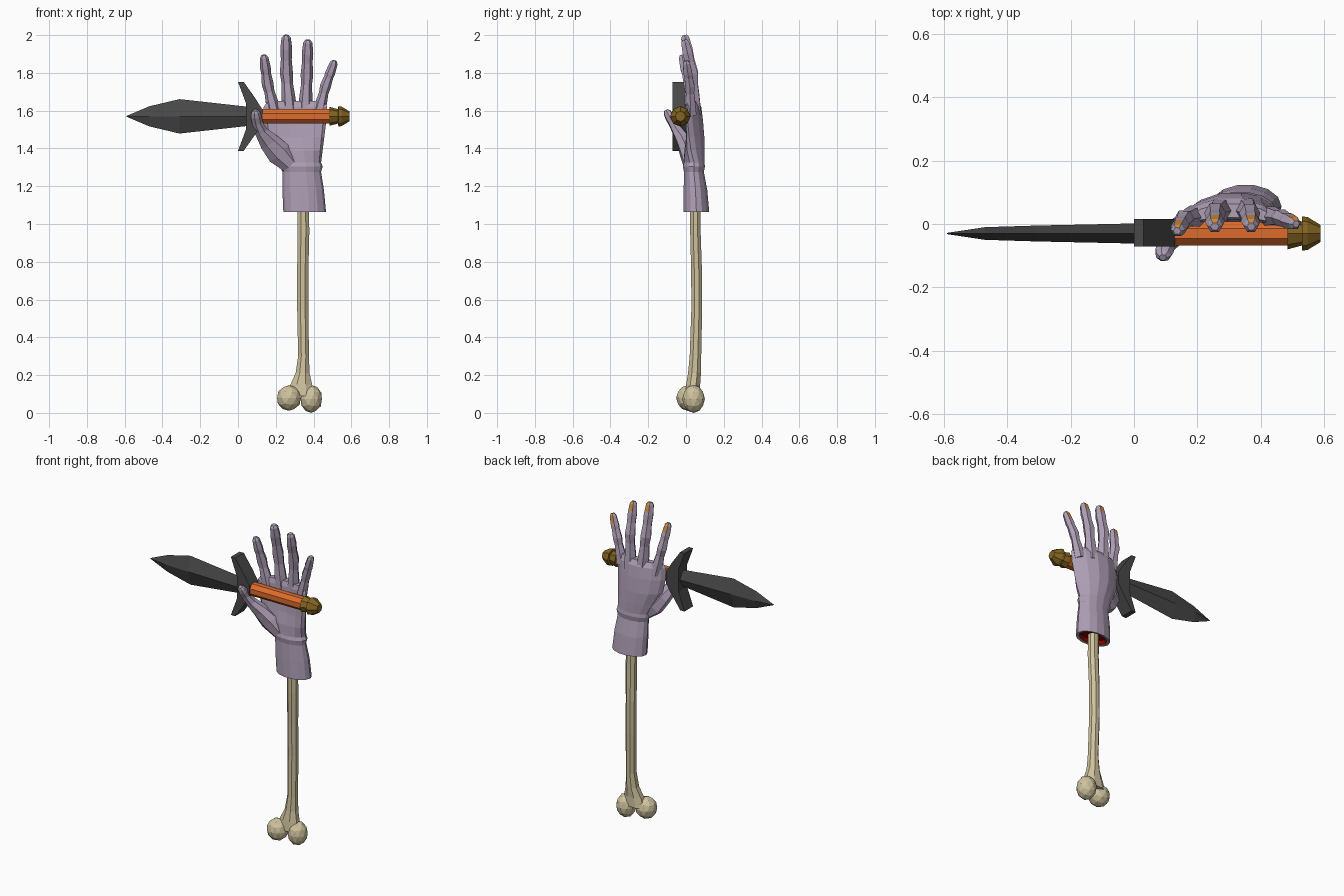
import bpy, bmesh, math
from mathutils import Vector


def material(name, rgb):
    m = bpy.data.materials.new(name)
    m.diffuse_color = (*rgb, 1)
    return m


SKIN = material("pale violet skin", (0.43, 0.35, 0.47))
NAIL = material("orange nail", (0.60, 0.25, 0.06))
BONE = material("bone", (0.62, 0.54, 0.34))
STEEL = material("dark steel", (0.065, 0.065, 0.065))
GRIP = material("orange grip", (0.72, 0.15, 0.027))
BRASS = material("dark brass", (0.23, 0.13, 0.015))
FLESH = material("red flesh", (0.25, 0.0, 0.0))
RIM = material("grey rim", (0.33, 0.37, 0.33))


def finish(name, bm, mats):
    bmesh.ops.recalc_face_normals(bm, faces=bm.faces)
    me = bpy.data.meshes.new(name)
    bm.to_mesh(me)
    bm.free()
    for m in mats:
        me.materials.append(m)
    ob = bpy.data.objects.new(name, me)
    bpy.context.collection.objects.link(ob)
    return ob


def tube(name, pts, mats, n=8, ref=(1, 0, 0), axis=None, phase=0.0, rule=None):
    """Loft rings (x, y, z, width, depth[, bow]); rule(segment, side) gives a material."""
    bm = bmesh.new()
    rings = []
    c = [Vector(p[:3]) for p in pts]
    for i, p in enumerate(pts):
        t = Vector(axis) if axis else (c[min(i + 1, len(c) - 1)] - c[max(i - 1, 0)]).normalized()
        r = Vector(ref)
        s = (r - t * r.dot(t)).normalized()
        d = t.cross(s)
        bow = p[5] if len(p) > 5 else 0
        ring = []
        for k in range(n):
            a = phase + 2 * math.pi * k / n
            ca, sa = math.cos(a), math.sin(a)
            ring.append(bm.verts.new(c[i] + s * p[3] * ca + d * (p[4] * sa - bow * ca * ca)))
        rings.append(ring)
    for i in range(len(rings) - 1):
        for k in range(n):
            q = (k + 1) % n
            f = bm.faces.new((rings[i][k], rings[i][q], rings[i + 1][q], rings[i + 1][k]))
            f.material_index = rule(i, k) if rule else 0
    first = bm.faces.new(rings[0][::-1])
    first.material_index = rule(-1, 0) if rule else 0
    bm.faces.new(rings[-1])
    return finish(name, bm, mats)


# Palm, wrist and open cuff: red recess, grey rim, then the outer skin
tube("palm_and_wrist", [
    (0.353, 0.055, 1.09, 0.088, 0.050),
    (0.353, 0.055, 1.066, 0.094, 0.055),
    (0.353, 0.055, 1.063, 0.113, 0.070),
    (0.345, 0.050, 1.18, 0.110, 0.064),
    (0.338, 0.042, 1.275, 0.102, 0.054),
    (0.335, 0.042, 1.305, 0.113, 0.060),
    (0.332, 0.043, 1.325, 0.108, 0.056),
    (0.318, 0.046, 1.39, 0.130, 0.055, 0.02),
    (0.305, 0.052, 1.46, 0.152, 0.048, 0.035),
    (0.302, 0.053, 1.55, 0.166, 0.040, 0.045),
    (0.304, 0.049, 1.62, 0.168, 0.035, 0.045),
    (0.306, 0.044, 1.65, 0.150, 0.022, 0.035),
], [SKIN, RIM, FLESH], n=14, axis=(0, 0, 1),
    rule=lambda i, k: 2 if i < 1 else 1 if i == 1 else 0)


# Fingers, with nails on the back of the last two segments
def finger(name, base, mid, tip, r):
    b, m, t = Vector(base), Vector(mid), Vector(tip)
    u = (t - m).normalized()
    length = (t - m).length
    stops = [
        (b, 1.30), (b.lerp(m, 0.45), 1.12), (b.lerp(m, 0.75), 0.93), (m, 1.08),
        (m + u * length * 0.35, 0.90), (t - u * 0.075, 0.98),
        (t - u * 0.055, 0.92), (t - u * 0.015, 0.78), (t, 0.42)]
    pts = [(*p, r * s, r * s) for p, s in stops]
    tube(name, pts, [SKIN, NAIL], n=6, rule=lambda i, k: int(i >= 6 and k == 1))


finger("index_finger", (0.195, 0.025, 1.58), (0.157, 0.015, 1.74), (0.136, -0.022, 1.895), 0.029)
finger("middle_finger", (0.275, 0.045, 1.58), (0.256, 0.035, 1.80), (0.255, -0.008, 2.0), 0.032)
finger("ring_finger", (0.355, 0.045, 1.58), (0.365, 0.035, 1.79), (0.370, -0.008, 1.975), 0.031)
finger("little_finger", (0.425, 0.025, 1.58), (0.463, 0.02, 1.73), (0.512, 0.0, 1.865), 0.027)

# Thumb, curling forward around the guard
tube("thumb", [
    (0.275, 0.025, 1.315, 0.050, 0.040),
    (0.215, 0.010, 1.375, 0.068, 0.045),
    (0.165, -0.010, 1.435, 0.056, 0.042),
    (0.122, -0.042, 1.49, 0.036, 0.032),
    (0.102, -0.068, 1.535, 0.029, 0.026),
    (0.095, -0.088, 1.57, 0.030, 0.026),
    (0.092, -0.100, 1.592, 0.024, 0.021),
    (0.091, -0.106, 1.603, 0.012, 0.011),
], [SKIN], n=7)

# Arm bone shaft and its two knuckles
tube("bone_shaft", [
    (0.330, 0.035, 0.09, 0.080, 0.045),
    (0.335, 0.038, 0.15, 0.062, 0.040),
    (0.342, 0.045, 0.21, 0.040, 0.037),
    (0.347, 0.050, 0.30, 0.031, 0.033),
    (0.343, 0.057, 0.55, 0.032, 0.031),
    (0.343, 0.056, 0.75, 0.032, 0.031),
    (0.346, 0.050, 0.95, 0.034, 0.030),
    (0.345, 0.050, 1.12, 0.034, 0.030),
], [BONE], n=8, axis=(0, 0, 1), phase=math.pi / 8)


def knob(name, loc, size):
    bm = bmesh.new()
    bmesh.ops.create_icosphere(bm, subdivisions=2, radius=1)
    for v in bm.verts:
        v.co = Vector(loc) + Vector(a * b for a, b in zip(v.co, size))
    finish(name, bm, [BONE])


knob("bone_knuckle_left", (0.270, 0.010, 0.079), (0.066, 0.062, 0.068))
knob("bone_knuckle_right", (0.388, 0.040, 0.074), (0.059, 0.060, 0.074))

# Dagger, lying along x
DY, DZ = -0.030, 1.57


def along_x(name, stations, mat, n, phase=0.0):
    tube(name, [(x, DY, DZ, w, d) for x, w, d in stations], [mat], n=n,
         ref=(0, 0, 1), axis=(1, 0, 0), phase=phase)


along_x("blade", [(-0.59, 0.002, 0.002), (-0.47, 0.053, 0.020), (-0.31, 0.091, 0.025),
                  (0.06, 0.050, 0.033)], STEEL, 4)
along_x("grip", [(0.11, 0.041, 0.041), (0.495, 0.041, 0.041)], GRIP, 8, math.pi / 8)
along_x("pommel", [(0.485, 0.050, 0.050), (0.53, 0.038, 0.038), (0.531, 0.054, 0.054),
                   (0.548, 0.052, 0.052), (0.589, 0.027, 0.027)], BRASS, 8)

# Cross guard: mirrored profile extruded in y
half = [(0.13, 0.035), (0.085, 0.105), (0.03, 0.183), (0.0, 0.183), (0.042, 0.07)]
outline = half + [(x, -z) for x, z in reversed(half)]
bm = bmesh.new()
face = bm.faces.new([bm.verts.new((x, -0.071, DZ + z)) for x, z in outline])
ext = bmesh.ops.extrude_face_region(bm, geom=[face])
for g in ext["geom"]:
    if isinstance(g, bmesh.types.BMVert):
        g.co.y = 0.015
finish("cross_guard", bm, [STEEL])
